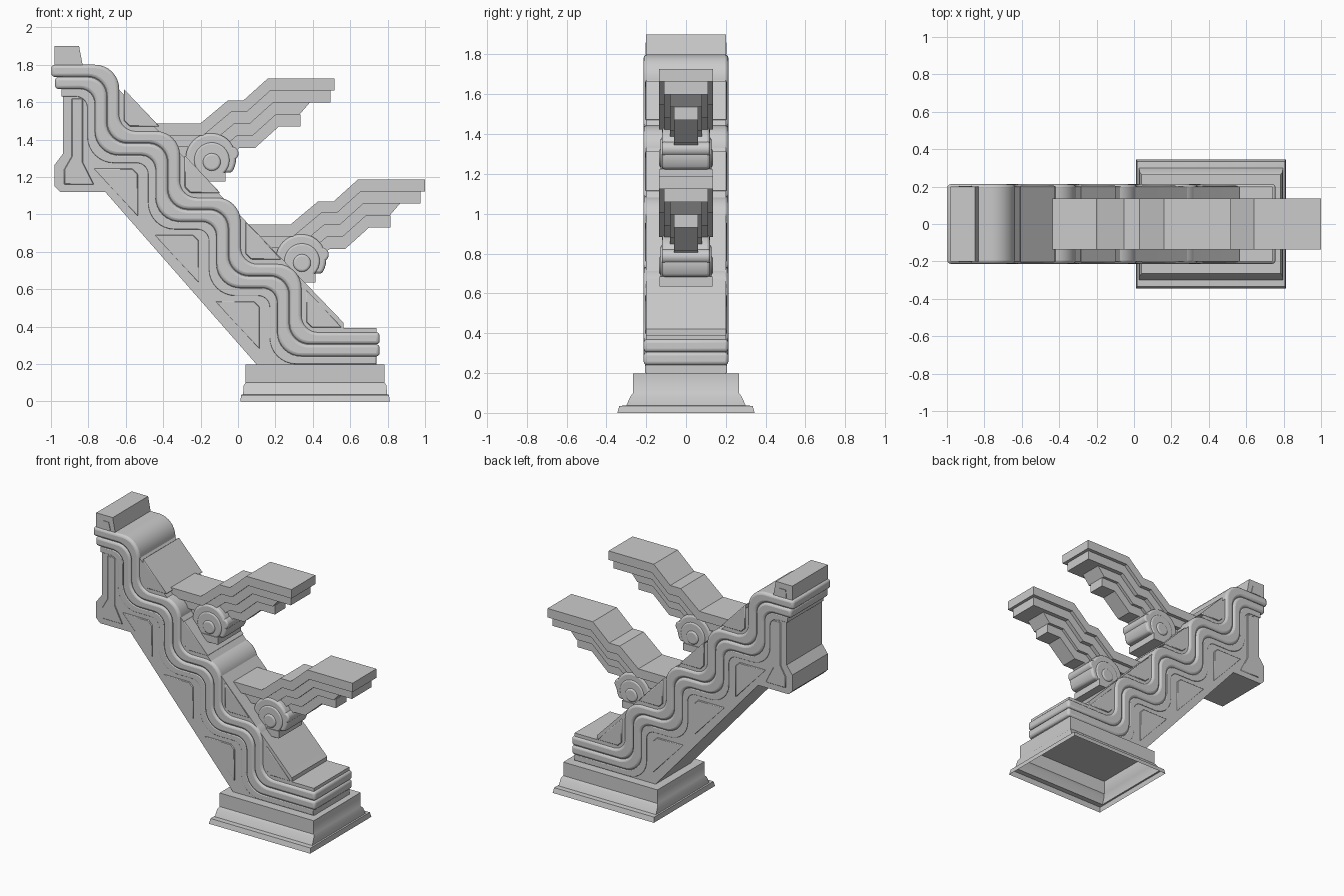
import bpy, bmesh
from math import sin, cos, pi, radians
from mathutils import Vector

if "Cube" in bpy.data.objects:
    bpy.data.objects.remove(bpy.data.objects["Cube"])


def finish(bm, name, bevel=0.0, segs=3):
    bmesh.ops.recalc_face_normals(bm, faces=bm.faces)
    me = bpy.data.meshes.new(name)
    bm.to_mesh(me)
    bm.free()
    ob = bpy.data.objects.new(name, me)
    bpy.context.collection.objects.link(ob)
    if bevel:
        m = ob.modifiers.new("bevel", 'BEVEL')
        m.width, m.segments = bevel, segs
        m.limit_method, m.angle_limit = 'ANGLE', radians(35)
    bpy.ops.object.select_all(action='DESELECT')
    bpy.context.view_layer.objects.active = ob
    ob.select_set(True)
    bpy.ops.object.shade_smooth_by_angle(angle=radians(35))
    return ob


def prism(name, pts, hy, bevel=0.0, segs=3):
    """Extrude an XZ outline symmetrically to y = +-hy."""
    bm = bmesh.new()
    f = bm.faces.new([bm.verts.new((x, -hy, z)) for x, z in pts])
    new = bmesh.ops.extrude_face_region(bm, geom=[f])['geom']
    bmesh.ops.translate(bm, vec=(0, 2 * hy, 0),
                        verts=[v for v in new if isinstance(v, bmesh.types.BMVert)])
    return finish(bm, name, bevel, segs)


def arc(cx, cz, r, a0=0, a1=360, n=32):
    full = a1 - a0 == 360
    return [(cx + r * cos(radians(a0 + (a1 - a0) * i / n)),
             cz + r * sin(radians(a0 + (a1 - a0) * i / n)))
            for i in range(n if full else n + 1)]


# stair layout: riser positions and tread heights
RISERS = [-0.635, -0.31, 0.015, 0.34]
TREADS = [1.80, 1.445, 1.09, 0.735, 0.37]


def stair_path(d, x0, x1):
    """Rounded staircase line, shifted inward by d."""
    pts = [Vector((x0, TREADS[0] - d))]
    for i, x in enumerate(RISERS):
        pts += [Vector((x - d, TREADS[i] - d)), Vector((x - d, TREADS[i + 1] - d))]
    pts.append(Vector((x1, TREADS[-1] - d)))
    out = [pts[0]]
    for i in range(1, len(pts) - 1):
        p = pts[i]
        u, v = (pts[i - 1] - p).normalized(), (pts[i + 1] - p).normalized()
        r = 0.13 - 0.4 * d if i % 2 else 0.09 + 0.3 * d
        c = p + (u + v) * r
        for k in range(9):
            t = k / 8 * pi / 2
            out.append(c - v * r * cos(t) - u * r * sin(t))
    return out + [pts[-1]]


# plinth: stepped open shell
bm = bmesh.new()
rings = []
for z, hx, hy in [(0, .40, .345), (.035, .395, .335), (.037, .385, .30), (.085, .382, .278),
                  (.10, .372, .265), (.197, .372, .265)]:
    rings.append([bm.verts.new((.412 + sx * hx, sy * hy, z))
                  for sx, sy in ((-1, -1), (1, -1), (1, 1), (-1, 1))])
for a, b in zip(rings, rings[1:]):
    for i in range(4):
        bm.faces.new((a[i], a[(i + 1) % 4], b[(i + 1) % 4], b[i]))
bm.faces.new(rings[-1])
finish(bm, "plinth")

# sloping body with upper post
prism("stringer_body", [(-.935, 1.74), (-.68, 1.74), (-.63, 1.66), (.565, .42), (.565, .392),
                        (.74, .392), (.74, .197), (.10, .197), (-.71, 1.12), (-.95, 1.12),
                        (-.98, 1.15), (-.98, 1.265), (-.935, 1.325)], .20)

# stepped mouldings wrapping the body
for name, d0, d1, x0, x1, hy, bev in [("outer_moulding", 0, .065, -.998, .757, .213, .018),
                                      ("middle_moulding", .065, .13, -.978, .757, .213, .018),
                                      ("inner_moulding", .13, .17, -.945, .74, .206, .005)]:
    prism(name, stair_path(d0, x0, x1) + stair_path(d1, x0, x1)[::-1], hy, bev)

# triangular panels below and above each step
for i in range(1, 4):
    x, z = RISERS[i] - .225, TREADS[i] - .2
    prism("lower_panel", [(x - .235, z), (x - .03, z), (x, z - .03), (x, z - .255)], .207, .004, 1)
for i in range(4):
    x, z = RISERS[i] + .025, TREADS[i + 1] + .025
    prism("upper_panel", [(x, z + .03), (x, z + .2), (x + .19, z), (x + .03, z)], .206, .004, 1)

# post panel and cap block
prism("post_panel", [(-.89, 1.62), (-.83, 1.62), (-.83, 1.28), (-.77, 1.16), (-.93, 1.16),
                     (-.93, 1.24), (-.89, 1.31)], .204, .004, 1)
prism("cap_block", [(-.98, 1.795), (-.98, 1.90), (-.85, 1.90), (-.83, 1.795)], .20)
prism("cap_panel", [(-.935, 1.80), (-.93, 1.86), (-.88, 1.86), (-.865, 1.80)], .204)

# two stepped brackets, each on a scroll
KNEES = [(-.455, 1.487), (-.20, 1.487), (-.053, 1.61), (.03, 1.61), (.16, 1.727)]
LAYERS = [(.135, .517, .517), (.11, .495, .495), (.08, .385, .33), (.06, .333, .333)]
for sx, sz in ((0, 0), (.482, -.54)):
    def line(k, end):
        p = [(x + .015 * k, z - .064 * k) for x, z in KNEES]
        p[0] = (-.455, p[0][1])
        return [(x + sx, z + sz) for x, z in p + [(end, p[-1][1])]]

    for k, (hy, e0, e1) in enumerate(LAYERS):
        prism("bracket_layer", line(k, e0) + line(k + 1, e1)[::-1], hy)
    cx, cz = -.145 + sx, 1.30 + sz
    prism("scroll", arc(cx, cz, .135, -35, 215), .12, .015)
    prism("scroll_ring", arc(cx + .005, cz - .01, .095), .127, .01)
    prism("scroll_eye", arc(cx + .005, cz - .02, .048), .135, .012)
    prism("scroll_tip", arc(cx + .11, cz + .025, .038, n=20), .12, .01)
    prism("scroll_foot", [(cx - .085, 1.175 + sz), (cx + .078, 1.175 + sz),
                          (cx + .078, 1.225 + sz), (cx - .085, 1.225 + sz)], .132)
